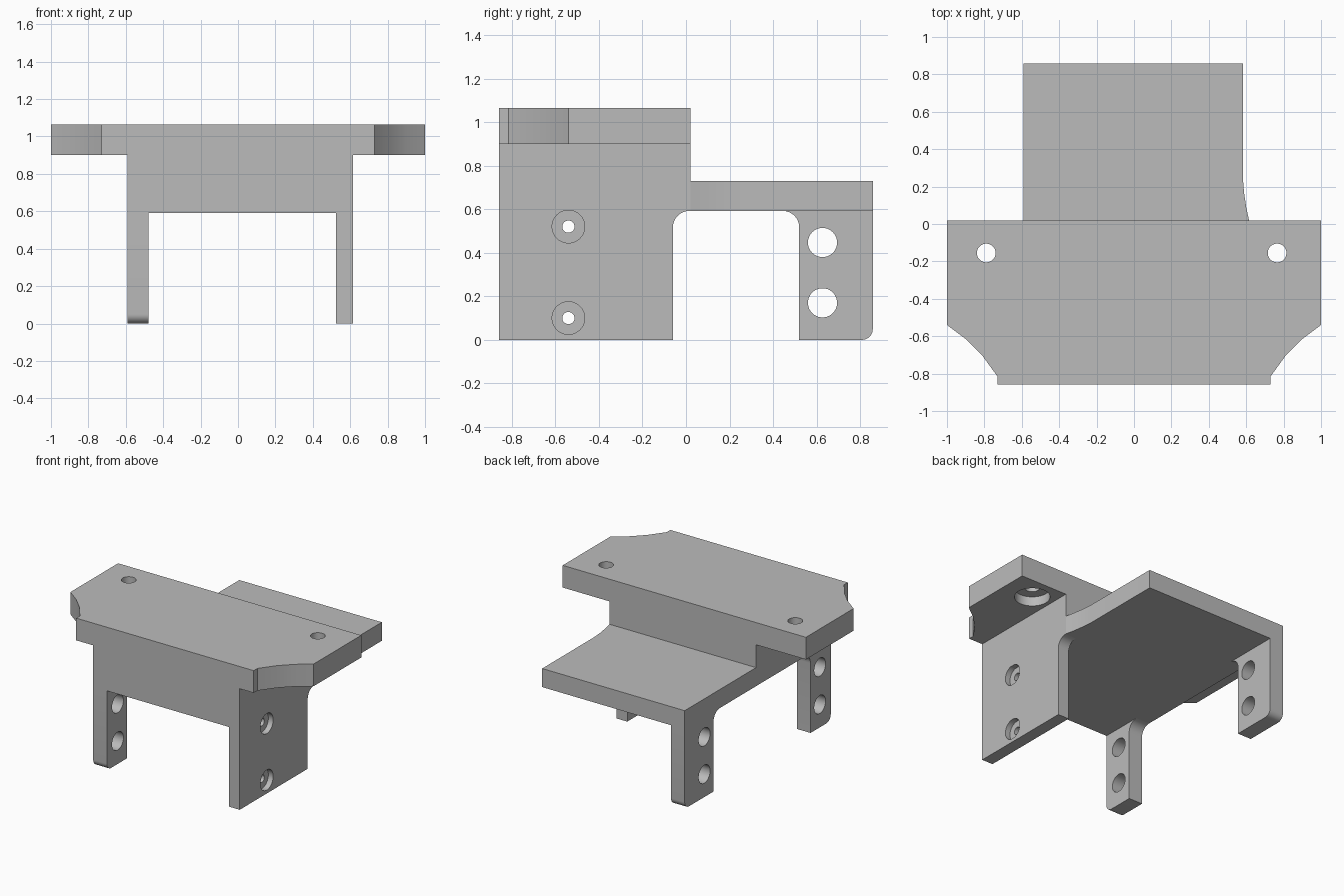
import bpy, bmesh
from math import cos, sin, radians
from mathutils import Matrix, Vector

cube = bpy.data.objects.get("Cube")
if cube:
    bpy.data.objects.remove(cube, do_unlink=True)

grey = bpy.data.materials.new("plain_grey")
grey.use_nodes = True
grey.diffuse_color = (0.5, 0.5, 0.5, 1)
grey.node_tree.nodes["Principled BSDF"].inputs["Base Color"].default_value = (0.5, 0.5, 0.5, 1)


def add_object(name, bm):
    bmesh.ops.recalc_face_normals(bm, faces=bm.faces)
    mesh = bpy.data.meshes.new(name)
    bm.to_mesh(mesh)
    bm.free()
    mesh.materials.append(grey)
    obj = bpy.data.objects.new(name, mesh)
    bpy.context.collection.objects.link(obj)
    return obj


def prism(name, axis, profile, start, end):
    """Extrude a (y, z) profile along X or an (x, y) profile along Z."""
    bm = bmesh.new()
    place = (lambda a, b: (start, a, b)) if axis == "X" else (lambda a, b: (a, b, start))
    face = bm.faces.new([bm.verts.new(place(a, b)) for a, b in profile])
    moved = bmesh.ops.extrude_face_region(bm, geom=[face])["geom"]
    depth = end - start
    shift = Vector((depth, 0, 0)) if axis == "X" else Vector((0, 0, depth))
    bmesh.ops.translate(bm, verts=[v for v in moved if isinstance(v, bmesh.types.BMVert)], vec=shift)
    return add_object(name, bm)


def arc(cx, cy, r, a0, a1, steps=8):
    angles = [radians(a0 + (a1 - a0) * i / steps) for i in range(steps + 1)]
    return [(cx + r * cos(a), cy + r * sin(a)) for a in angles]


def drill(obj, axis, centre, radius, length):
    """Cut a round hole centred on a point."""
    bm = bmesh.new()
    turn = Matrix.Rotation(radians(90), 4, "Y") if axis == "X" else Matrix()
    bmesh.ops.create_cone(bm, cap_ends=True, segments=40, radius1=radius, radius2=radius,
                          depth=length, matrix=Matrix.Translation(centre) @ turn)
    cutter = add_object("hole_cutter", bm)
    cutter.hide_render = True
    mod = obj.modifiers.new("hole", "BOOLEAN")
    mod.operation, mod.solver, mod.object = "DIFFERENCE", "EXACT", cutter
    bpy.context.view_layer.objects.active = obj
    bpy.ops.object.modifier_apply(modifier=mod.name)
    bpy.data.objects.remove(cutter, do_unlink=True)


LEFT, RIGHT = 0.615, -0.59
FRONT, STEP, BACK = -0.858, 0.02, 0.858
UNDER, DECK, WING, TOP = 0.592, 0.73, 0.9, 1.065

# Top plate with scooped front corners
scoop = [(1, -0.54), (0.9, -0.615), (0.81, -0.705), (0.73, -0.815), (0.73, FRONT)]
outline = [(1, STEP)] + scoop + [(-x, y) for x, y in reversed(scoop)] + [(-1, STEP)]
top_plate = prism("top_plate", "Z", outline, WING, TOP)
for x in (-0.79, 0.765):
    drill(top_plate, "Z", (x, -0.155, 1), 0.05, 0.6)
    drill(top_plate, "Z", (x, -0.155, WING), 0.12, 0.14)

# Solid block under the plate
block = [(RIGHT, FRONT), (LEFT, FRONT), (LEFT, STEP), (RIGHT, STEP)]
front_block = prism("front_block", "Z", block, UNDER, WING)

# Rear deck, flaring slightly where it meets the block
deck = [(RIGHT, STEP), (LEFT, STEP), (0.6, 0.09), (0.588, 0.17), (0.582, 0.25),
        (0.582, BACK), (RIGHT, BACK)]
rear_deck = prism("rear_deck", "Z", deck, UNDER, DECK)

# Wide left wall with counterbored screw holes
R = 0.075
wide = [(FRONT, 0), (-0.06, 0)] + arc(-0.06 + R, UNDER - R, R, 180, 90) + [(FRONT, UNDER)]
wide_wall = prism("wide_wall", "X", wide, 0.525, LEFT)
for z in (0.1, 0.52):
    drill(wide_wall, "X", (0.57, -0.54, z), 0.028, 0.4)
    drill(wide_wall, "X", (LEFT, -0.54, z), 0.075, 0.08)


# Narrow right legs: filleted at the top, rounded at the outer foot
def narrow_leg(name, side, inner, hole):
    profile = [(inner, 0)] + arc(BACK - 0.05, 0.05, 0.05, -90, 0)
    profile += [(BACK, UNDER)] + arc(inner - R, UNDER - R, R, 90, 0)
    leg = prism(name, "X", [(side * y, z) for y, z in profile], RIGHT, -0.478)
    for z in (0.17, 0.447):
        drill(leg, "X", (-0.53, side * hole, z), 0.067, 0.4)
    return leg


back_leg = narrow_leg("back_leg", 1, 0.52, 0.627)
front_leg = narrow_leg("front_leg", -1, 0.62, 0.73)

# Smooth the round surfaces, keep the edges sharp
for obj in (top_plate, front_block, rear_deck, wide_wall, back_leg, front_leg):
    bpy.ops.object.select_all(action="DESELECT")
    obj.select_set(True)
    bpy.context.view_layer.objects.active = obj
    bpy.ops.object.shade_smooth_by_angle(angle=radians(30))
